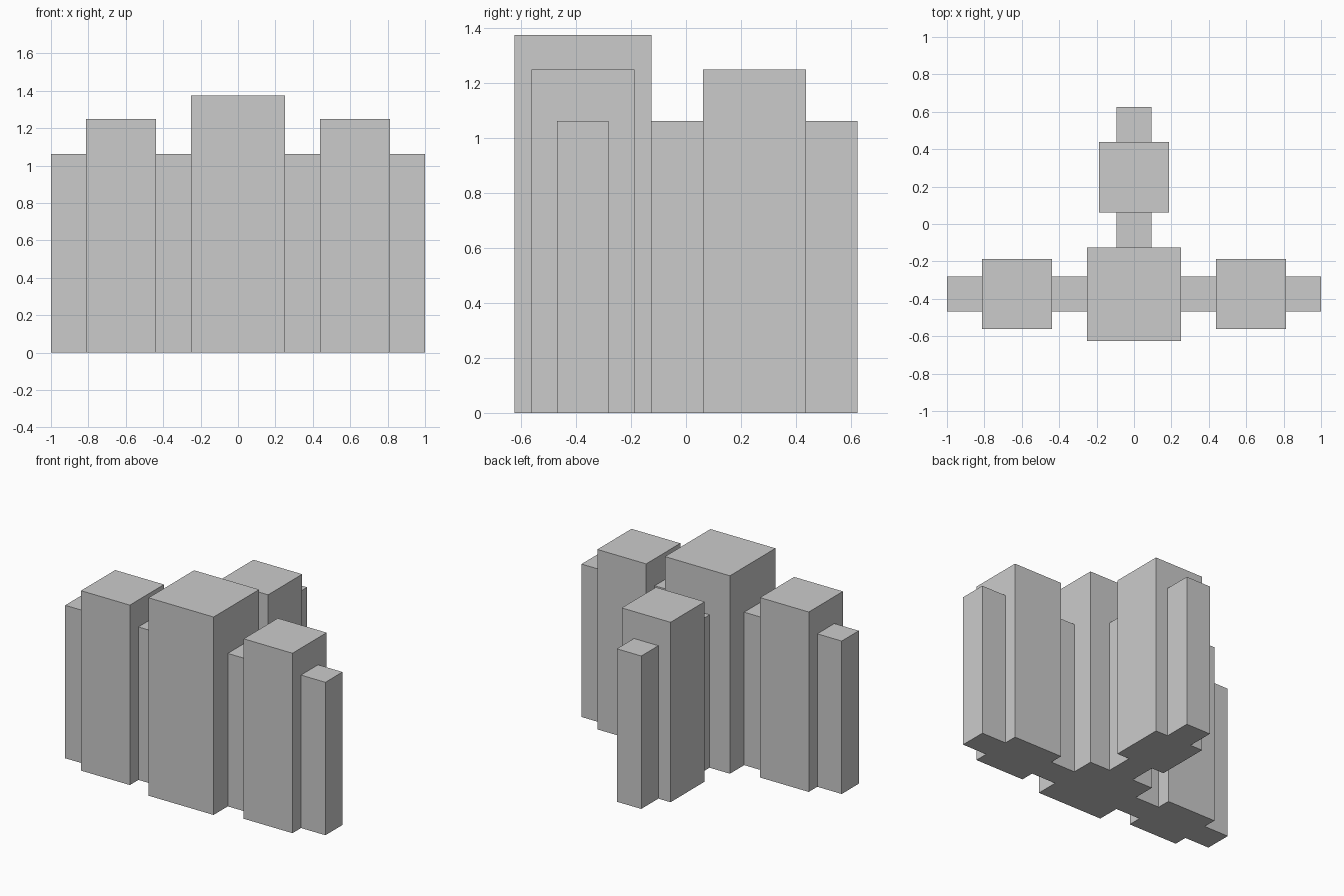
import bpy, bmesh
from mathutils import Matrix, Vector

if "Cube" in bpy.data.objects:
    bpy.data.objects.remove(bpy.data.objects["Cube"])


def block(name, x, y, height):
    """Box standing on z = 0, spanning the x and y ranges."""
    bm = bmesh.new()
    bmesh.ops.create_cube(bm, size=1)
    size = Vector((x[1] - x[0], y[1] - y[0], height))
    centre = Vector(((x[0] + x[1]) / 2, (y[0] + y[1]) / 2, height / 2))
    bm.transform(Matrix.Translation(centre) @ Matrix.Diagonal(size).to_4x4())
    mesh = bpy.data.meshes.new(name)
    bm.to_mesh(mesh)
    bm.free()
    obj = bpy.data.objects.new(name, mesh)
    bpy.context.collection.objects.link(obj)
    return obj


HUB_Y = -0.375                                   # centre line of the side arms
HUB, TOWER, LINK = 0.25, 0.1875, 0.09375         # half widths
HUB_H, TOWER_H, LINK_H = 1.375, 1.25, 1.0625     # heights

# Central hub tower
block("central_tower", (-HUB, HUB), (HUB_Y - HUB, HUB_Y + HUB), HUB_H)

# Each arm, measured outward from the hub centre: link, tower, end stub
ARM = [("link", 0.25, 0.4375, LINK, LINK_H),
       ("tower", 0.4375, 0.8125, TOWER, TOWER_H),
       ("end", 0.8125, 1.0, LINK, LINK_H)]

for part, start, end, half, height in ARM:
    across = (HUB_Y - half, HUB_Y + half)
    block("left_" + part, (-end, -start), across, height)
    block("right_" + part, (start, end), across, height)
    block("back_" + part, (-half, half), (HUB_Y + start, HUB_Y + end), height)
